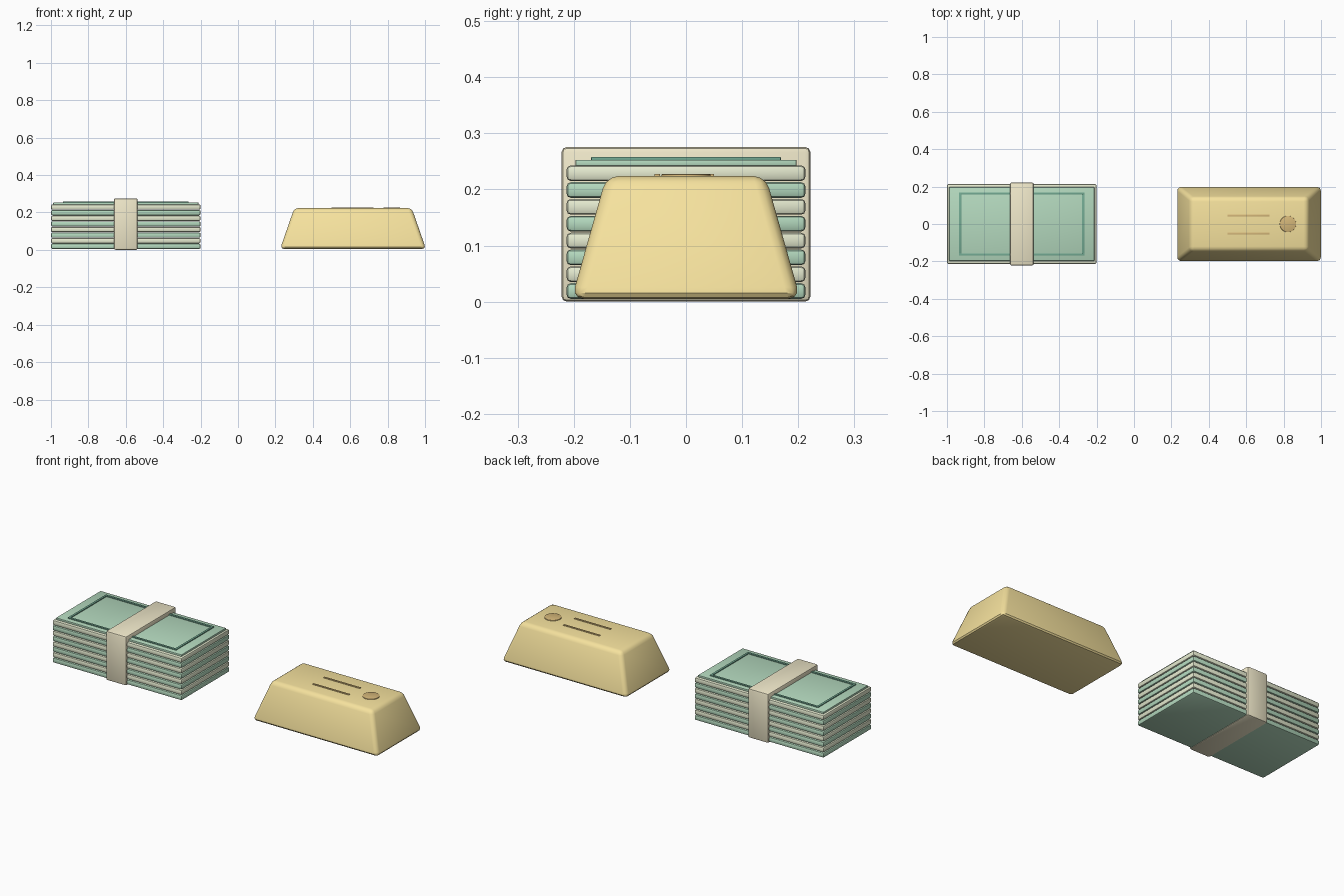
import bpy

if "Cube" in bpy.data.objects:
    bpy.data.objects.remove(bpy.data.objects["Cube"])


def material(name, rgb):
    m = bpy.data.materials.new(name)
    m.diffuse_color = (*rgb, 1)
    m.use_nodes = True
    m.node_tree.nodes["Principled BSDF"].inputs["Base Color"].default_value = m.diffuse_color
    return m


green = material("bill_green", (0.46, 0.70, 0.52))
pale = material("bill_pale", (0.79, 0.83, 0.63))
dark = material("bill_dark_green", (0.17, 0.40, 0.29))
paper = material("band_paper", (0.87, 0.81, 0.59))
gold = material("gold", (0.92, 0.76, 0.34))
bronze = material("bronze", (0.66, 0.47, 0.19))


def finish(ob, name, mat, bevel, segments):
    ob.name = name
    ob.data.materials.append(mat)
    if bevel:
        mod = ob.modifiers.new("soft_edges", 'BEVEL')
        mod.width = bevel
        mod.segments = segments
        mod.limit_method = 'ANGLE'
        bpy.ops.object.modifier_apply(modifier=mod.name)
    bpy.ops.object.shade_smooth_by_angle()
    return ob


def box(name, x, y, z, mat, bevel=0.0, segments=2, taper=None):
    """Box from (min, max) ranges; taper = (x, y) half sizes of the top."""
    lo, hi = zip(x, y, z)
    centre = [(a + b) / 2 for a, b in zip(lo, hi)]
    bpy.ops.mesh.primitive_cube_add(size=1, location=centre)
    ob = bpy.context.object
    for v in ob.data.vertices:
        top = v.co.z > 0
        for i in range(3):
            v.co[i] *= hi[i] - lo[i]
        if taper and top:
            v.co.x = taper[0] if v.co.x > 0 else -taper[0]
            v.co.y = taper[1] if v.co.y > 0 else -taper[1]
    return finish(ob, name, mat, bevel, segments)


# Stack of bill layers in alternating colours
CX = -0.6
for i in range(8):
    z = 0.005 + 0.03 * i
    box(f"bill_layer_{i + 1}", (CX - 0.4, CX + 0.4), (-0.213, 0.213),
        (z, z + 0.028), pale if i % 2 else green, 0.008)

# Top bill with a printed frame
box("top_bill", (CX - 0.388, CX + 0.388), (-0.197, 0.197), (0.241, 0.253), green, 0.002)
for s in (-1, 1):
    y, x = s * 0.163, CX + s * 0.329
    box("frame_long", (CX - 0.335, CX + 0.335), (y - 0.006, y + 0.006), (0.251, 0.258), dark, 0.001)
    box("frame_short", (x - 0.006, x + 0.006), (-0.168, 0.168), (0.251, 0.258), dark, 0.001)

# Paper band wrapped round the stack
box("paper_band", (CX - 0.064, CX + 0.064), (-0.222, 0.222), (0, 0.276), paper, 0.01)

# Gold bar with tapered sides
box("gold_bar", (0.225, 1.005), (-0.204, 0.204), (0.005, 0.224), gold, 0.022, 3,
    taper=(0.314, 0.142))

# Raised marks on the bar
for y in (-0.051, 0.045):
    box("bar_line", (0.5, 0.725), (y - 0.005, y + 0.005), (0.218, 0.228), bronze, 0.001)
bpy.ops.mesh.primitive_cylinder_add(vertices=32, radius=0.044, depth=0.01,
                                    location=(0.823, 0, 0.223))
finish(bpy.context.object, "bar_stamp", bronze, 0.003, 2)
